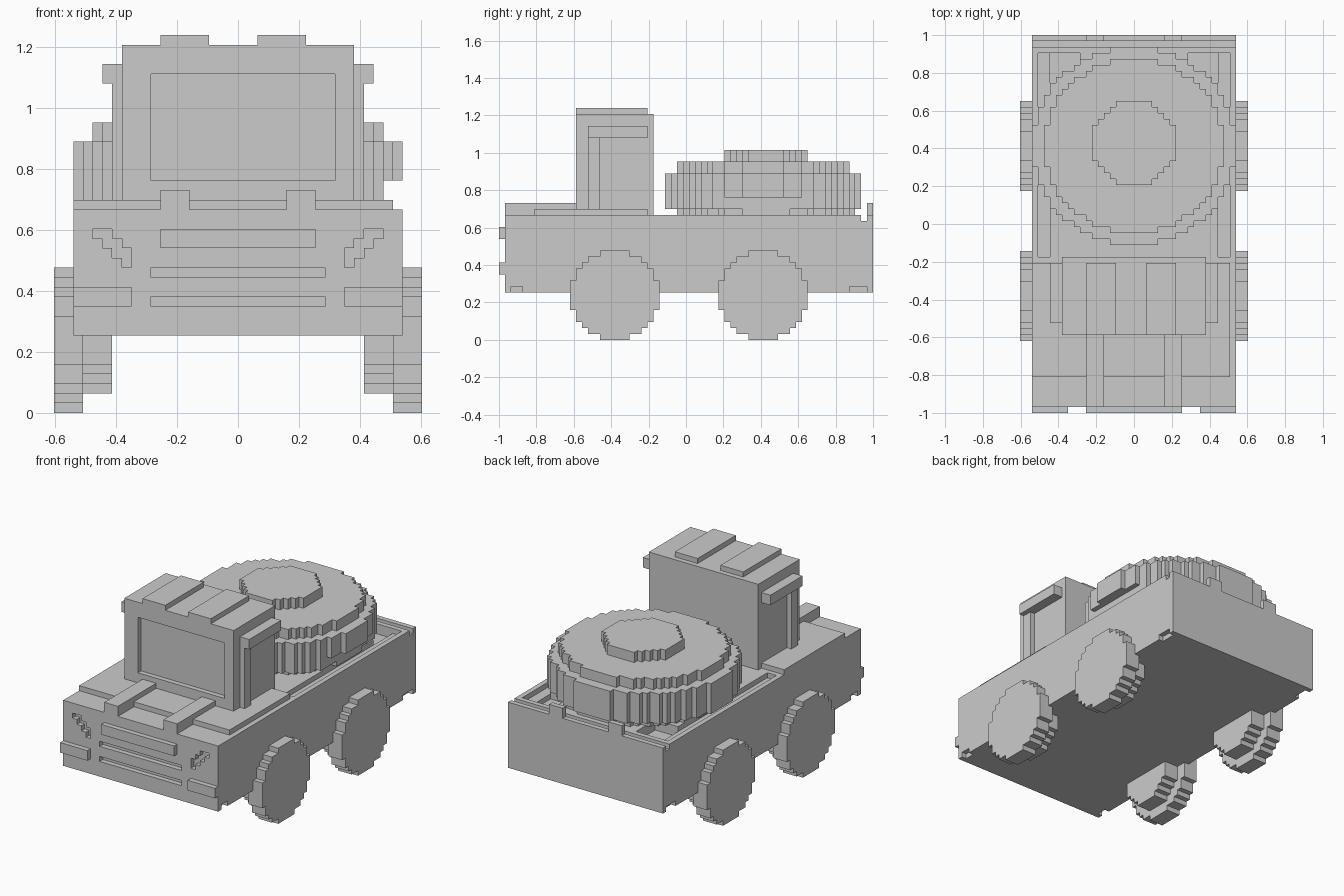
import bpy, bmesh, math
from mathutils import Vector

cube = bpy.data.objects.get("Cube")
if cube:
    bpy.data.objects.remove(cube, do_unlink=True)

U = 2 / 63  # one block; x is counted from the middle, y from the nose, z from the ground


def add_prism(bm, rows, start, axis, lo, hi):
    """Extrude a stepped outline, given as one (low, high) span per block row."""
    right, left = [], []
    for i, (a, b) in enumerate(rows):
        right += [(b, start + i), (b, start + i + 1)]
        left += [(a, start + i), (a, start + i + 1)]
    outline = []
    for p in right + left[::-1]:
        if not outline or p != outline[-1]:
            outline.append(p)
    place = {"x": lambda u, v, w: (w, u, v),
             "y": lambda u, v, w: (u, w, v),
             "z": lambda u, v, w: (u, v, w)}[axis]

    def ring(w):
        verts = []
        for u, v in outline:
            x, y, z = place(u, v, w)
            verts.append(bm.verts.new(Vector((x, y - 31.5, z)) * U))
        return verts
    low, high = ring(lo), ring(hi)
    bm.faces.new(low[::-1])
    bm.faces.new(high)
    for i in range(len(low)):
        j = (i + 1) % len(low)
        bm.faces.new((low[i], low[j], high[j], high[i]))


def add_box(bm, x, y, z):
    corners = [bm.verts.new(Vector((a, b - 31.5, c)) * U) for a in x for b in y for c in z]
    for f in ((0, 1, 3, 2), (4, 6, 7, 5), (0, 4, 5, 1), (2, 3, 7, 6), (0, 2, 6, 4), (1, 5, 7, 3)):
        bm.faces.new([corners[i] for i in f])


def finish(name, bm):
    bmesh.ops.recalc_face_normals(bm, faces=bm.faces)
    mesh = bpy.data.meshes.new(name)
    bm.to_mesh(mesh)
    bm.free()
    ob = bpy.data.objects.new(name, mesh)
    bpy.context.scene.collection.objects.link(ob)
    return ob


def box(name, x, y, z):
    bm = bmesh.new()
    add_box(bm, x, y, z)
    return finish(name, bm)


def pair(name, x, y, z):
    box("left_" + name, x, y, z)
    box("right_" + name, (-x[1], -x[0]), y, z)


def round_rows(width, depth, centre):
    rows = []
    for j in range(depth):
        t = (j + 0.5 - depth / 2) / (depth / 2)
        h = width / 2 * math.sqrt(1 - t * t)
        half = math.floor(h) + 0.5 if width % 2 else math.floor(h + 0.5)
        rows.append((centre - half, centre + half))
    return rows


def disc(name, width, depth, centre_y, z):
    bm = bmesh.new()
    add_prism(bm, round_rows(width, depth, 0), centre_y - depth / 2, "z", *z)
    return finish(name, bm)


def carve(ob, bm):
    cutter = finish("cutter", bm)
    cutter.hide_render = True
    mod = ob.modifiers.new("carve", "BOOLEAN")
    mod.operation, mod.solver, mod.object = "DIFFERENCE", "EXACT", cutter
    mod.use_self = True
    graph = bpy.context.evaluated_depsgraph_get()
    mesh = bpy.data.meshes.new_from_object(ob.evaluated_get(graph))
    ob.modifiers.clear()
    ob.data = mesh
    bpy.data.objects.remove(cutter, do_unlink=True)


# Body with grille slots, headlight recesses, bed grooves and lower notches
body = box("body", (-17, 17), (1, 63), (8, 21))
cuts = bmesh.new()
for z in (11, 14):
    add_box(cuts, (-9, 9), (0, 2), (z, z + 1))
lamp = [(11, 12), (11, 13), (12, 14), (13, 15)]
add_prism(cuts, lamp, 15, "y", 0, 2)
add_prism(cuts, [(-b, -a) for a, b in lamp], 15, "y", 0, 2)
add_box(cuts, (-18, 18), (61, 62), (20, 22))
for s in (-1, 1):
    add_box(cuts, sorted((14 * s, 16 * s)), (26, 60), (20, 22))
    add_box(cuts, sorted((9 * s, 14 * s)), (54, 60), (19, 22))
    for y in ((2, 4), (59, 62)):
        add_box(cuts, sorted((16 * s, 18 * s)), y, (7, 9))
carve(body, cuts)

# Nose and hood
box("grille_bar", (-8, 8), (0, 1), (17, 19))
pair("bumper", (11, 17), (0, 1), (11, 13))
box("hood_plate", (-17, 16), (6, 25), (21, 22))
pair("hood_strip", (5, 8), (1, 13), (21, 23))
pair("tail_peg", (5, 8), (62, 63), (21, 23))

# Cab with sunk windscreen, roof strips, posts and side bars
cab = box("cab", (-12, 12), (13, 26), (21, 38))
cuts = bmesh.new()
add_box(cuts, (-9, 10), (12, 14), (24, 35))
carve(cab, cuts)
for name, x in (("right_roof_strip", -8), ("left_roof_strip", 2)):
    box(name, (x, x + 5), (13, 25), (38, 39))
pair("cab_post", (12, 13), (15, 17), (22, 34))
pair("cab_side_bar", (12, 14), (15, 25), (34, 36))

# Stacked round load on the bed
disc("load_base", 30, 30, 45, (21, 22))
lower = disc("load_lower_ring", 34, 33, 44.5, (22, 28))
cuts = bmesh.new()
add_box(cuts, (15, 18), (26, 63), (21, 24))
carve(lower, cuts)
disc("load_upper_ring", 30, 29, 44.5, (28, 30))
disc("load_cap", 14, 14, 45, (30, 32))

# Wheels: wide outer tyre and smaller inner drum
for end, y in (("front", 19.5), ("rear", 44.5)):
    for side, s in (("left", 1), ("right", -1)):
        for part, size, a, b in (("tyre", 15, 16, 19), ("drum", 11, 13, 16)):
            bm = bmesh.new()
            add_prism(bm, round_rows(size, size, y), 7.5 - size / 2, "x", *sorted((a * s, b * s)))
            finish(f"{end}_{side}_{part}", bm)
